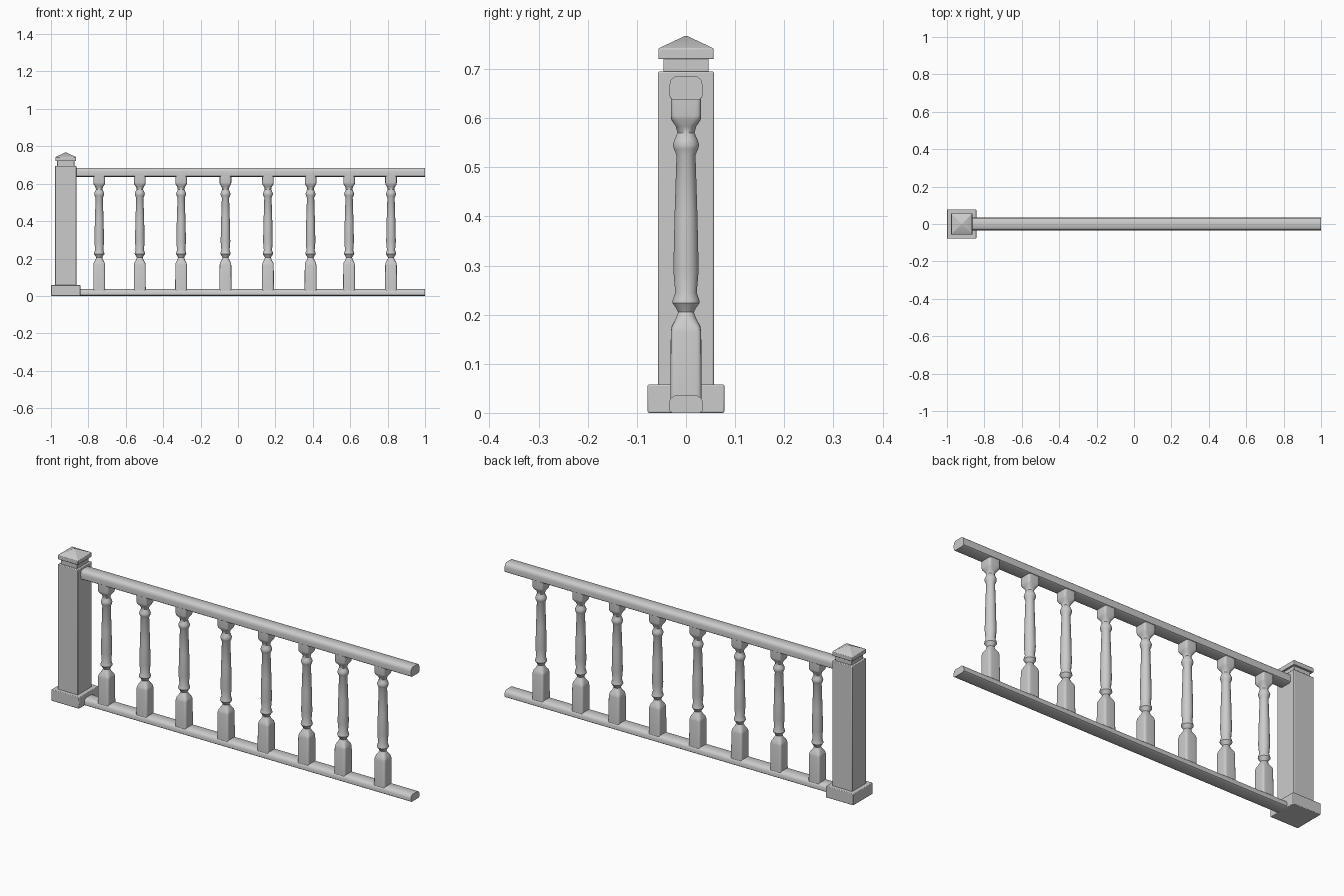
import bpy, bmesh, math

if "Cube" in bpy.data.objects:
    bpy.data.objects.remove(bpy.data.objects["Cube"])

POST_X = -0.921


def make_object(name, bm, angle=35):
    bmesh.ops.recalc_face_normals(bm, faces=bm.faces)
    me = bpy.data.meshes.new(name)
    bm.to_mesh(me)
    bm.free()
    ob = bpy.data.objects.new(name, me)
    bpy.context.collection.objects.link(ob)
    bpy.ops.object.select_all(action='DESELECT')
    ob.select_set(True)
    bpy.context.view_layer.objects.active = ob
    bpy.ops.object.shade_smooth_by_angle(angle=math.radians(angle))
    return ob


def skin(bm, rings):
    """Join a list of point rings into a closed tube."""
    vs = [[bm.verts.new(p) for p in r] for r in rings]
    n = len(vs[0])
    for a, b in zip(vs, vs[1:]):
        for i in range(n):
            j = (i + 1) % n
            bm.faces.new((a[i], a[j], b[j], b[i]))
    bm.faces.new(vs[0][::-1])
    bm.faces.new(vs[-1])


def square_stack(name, levels, bevel):
    """Square column through (z, half width) levels."""
    bm = bmesh.new()
    skin(bm, [[(POST_X + sx * h, sy * h, z) for sx, sy in
               ((-1, -1), (1, -1), (1, 1), (-1, 1))] for z, h in levels])
    ob = make_object(name, bm)
    mod = ob.modifiers.new("soft_edges", 'BEVEL')
    mod.width, mod.segments = bevel, 2
    return ob


def rail(name, section, x0, x1):
    bm = bmesh.new()
    skin(bm, [[(x, y, z) for y, z in section] for x in (x0, x1)])
    return make_object(name, bm, 50)


def superellipse(x, z, r, power, n=24):
    """Ring that is round at power 2 and nearly square at higher powers."""
    pts = []
    for i in range(n):
        a = 2 * math.pi * (i + 0.5) / n
        c, s = math.cos(a), math.sin(a)
        pts.append((x + r * math.copysign(abs(c) ** (2 / power), c),
                    r * math.copysign(abs(s) ** (2 / power), s), z))
    return pts


# Newel post: plinth, shaft, neck and pyramid cap
square_stack("post_base", [(0, 0.078), (0.058, 0.078)], 0.003)
square_stack("post_shaft", [(0.05, 0.057), (0.695, 0.057)], 0.003)
square_stack("post_neck", [(0.69, 0.046), (0.722, 0.046)], 0.002)
square_stack("post_cap", [(0.72, 0.056), (0.742, 0.056), (0.767, 0.003)], 0.002)

# Handrail with rounded top, bottom rail with chamfered top
half_top = [(0.026, 0.637), (0.033, 0.642), (0.034, 0.665),
            (0.031, 0.678), (0.022, 0.685)]
half_bottom = [(0.028, 0.0), (0.035, 0.005), (0.035, 0.02),
               (0.031, 0.03), (0.022, 0.036)]
for name, half, x0 in (("top_rail", half_top, -0.88),
                       ("bottom_rail", half_bottom, -0.86)):
    rail(name, half + [(-y, z) for y, z in reversed(half)], x0, 1.0)

# Turned balusters: (z, radius, squareness)
PROFILE = [(0.03, 0.032, 7), (0.165, 0.031, 7), (0.177, 0.029, 5),
           (0.192, 0.021, 2.5), (0.205, 0.016, 2), (0.214, 0.021, 2),
           (0.224, 0.028, 2), (0.231, 0.027, 2), (0.245, 0.022, 2),
           (0.29, 0.026, 2), (0.4, 0.0235, 2), (0.525, 0.0195, 2),
           (0.537, 0.025, 2), (0.546, 0.027, 2), (0.555, 0.024, 2),
           (0.57, 0.0175, 2), (0.583, 0.021, 2.5), (0.597, 0.030, 5),
           (0.605, 0.031, 7), (0.642, 0.031, 7)]
for k, x in enumerate((-0.742, -0.525, -0.304, -0.067, 0.16, 0.388, 0.594, 0.818)):
    bm = bmesh.new()
    skin(bm, [superellipse(x, z, r, p) for z, r, p in PROFILE])
    make_object(f"baluster_{k + 1}", bm, 40)
